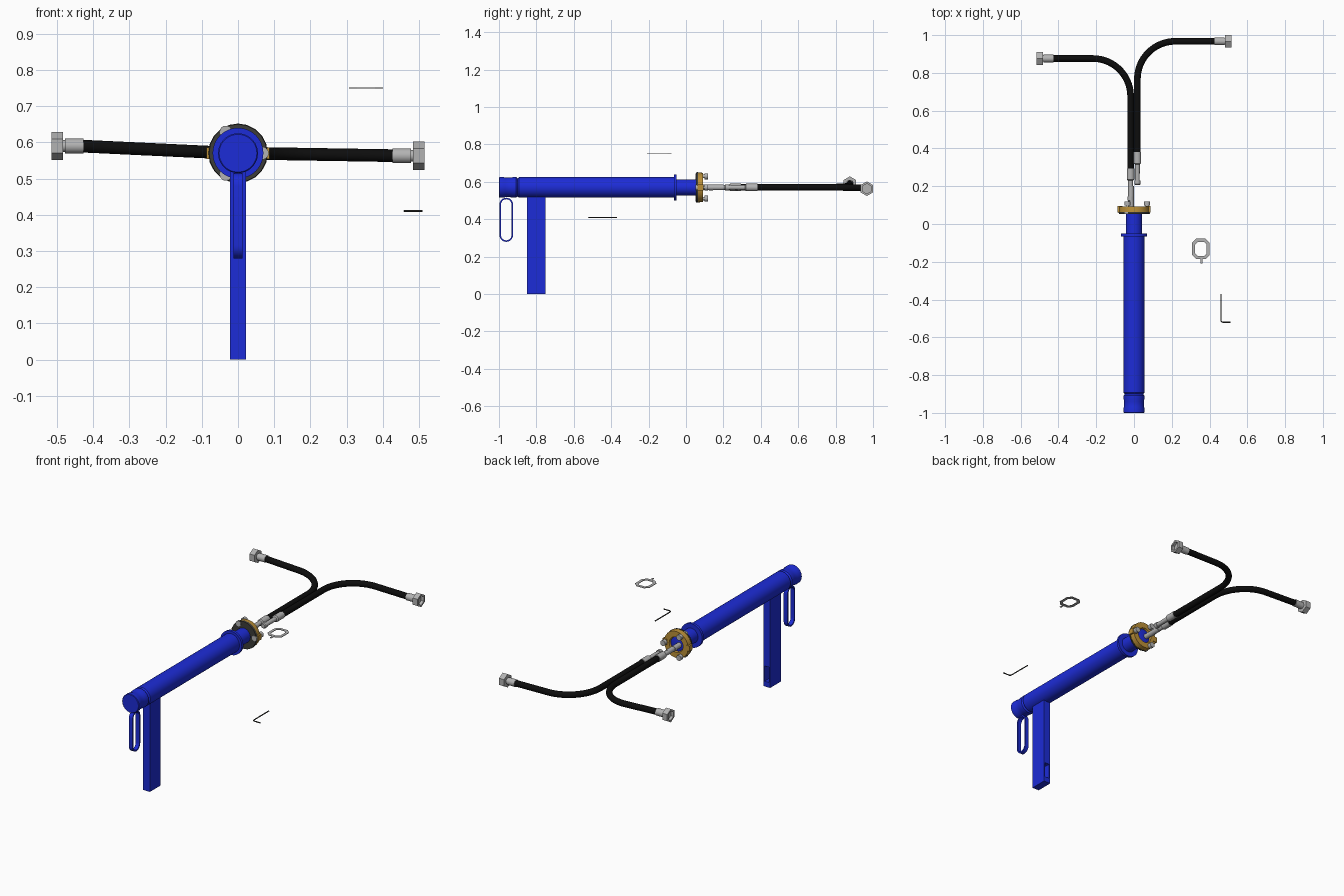
import bpy, bmesh
from math import sin, cos, pi
from mathutils import Vector

if "Cube" in bpy.data.objects:
    bpy.data.objects.remove(bpy.data.objects["Cube"])

Z = 0.57  # height of the main axis


def material(name, rgb):
    m = bpy.data.materials.new(name)
    m.diffuse_color = (*rgb, 1)
    m.use_nodes = True
    m.node_tree.nodes["Principled BSDF"].inputs["Base Color"].default_value = m.diffuse_color
    return m


BLUE = material("blue_paint", (0.012, 0.025, 0.68))
BLACK = material("black_rubber", (0.004, 0.004, 0.004))
BRASS = material("brass", (0.5, 0.28, 0.04))
DARK = material("dark_metal", (0.045, 0.045, 0.04))
STEEL = material("steel", (0.45, 0.45, 0.45))


def finish(name, bm, mat, smooth=True):
    bmesh.ops.recalc_face_normals(bm, faces=bm.faces[:])
    me = bpy.data.meshes.new(name)
    bm.to_mesh(me)
    bm.free()
    ob = bpy.data.objects.new(name, me)
    bpy.context.collection.objects.link(ob)
    me.materials.append(mat)
    if smooth:
        bpy.ops.object.select_all(action='DESELECT')
        bpy.context.view_layer.objects.active = ob
        ob.select_set(True)
        bpy.ops.object.shade_smooth_by_angle(angle=0.6)
    return ob


def lathe(name, profile, origin, axis, mat, segs=32, ring=False):
    """Turn (distance along axis, radius) points; ring=True closes the profile, else ends are capped."""
    bm = bmesh.new()
    q = Vector(axis).to_track_quat('Z', 'Y')
    rows = []
    for d, r in profile:
        rows.append([bm.verts.new(Vector(origin) + q @ Vector(
            (r * cos(pi / 2 + 2 * pi * i / segs), r * sin(pi / 2 + 2 * pi * i / segs), d)))
            for i in range(segs)])
    pairs = list(zip(rows, rows[1:])) + ([(rows[-1], rows[0])] if ring else [])
    for a, b in pairs:
        for i in range(segs):
            j = (i + 1) % segs
            bm.faces.new((a[i], a[j], b[j], b[i]))
    if not ring:
        bm.faces.new(rows[0])
        bm.faces.new(rows[-1])
    return finish(name, bm, mat, segs > 8)


def box(name, lo, hi, mat):
    bm = bmesh.new()
    bmesh.ops.create_cube(bm, size=1)
    for v in bm.verts:
        v.co = [(l + h) / 2 + c * (h - l) for l, h, c in zip(lo, hi, v.co)]
    return finish(name, bm, mat, False)


def outline_ring(name, outer, inner, place, depth, mat):
    """Closed band between two matching outlines, extruded by +-depth; place maps (u, v, w) to a point."""
    bm = bmesh.new()
    loops = [[bm.verts.new(place(u, v, w)) for u, v in pts]
             for pts, w in ((outer, -depth), (outer, depth), (inner, depth), (inner, -depth))]
    n = len(outer)
    for k in range(4):
        a, b = loops[k], loops[(k + 1) % 4]
        for i in range(n):
            j = (i + 1) % n
            bm.faces.new((a[i], a[j], b[j], b[i]))
    return finish(name, bm, mat)


def tube(name, pts, radius, mat, res=4):
    cu = bpy.data.curves.new(name, 'CURVE')
    cu.dimensions = '3D'
    cu.bevel_depth = radius
    cu.bevel_resolution = res
    cu.use_fill_caps = True
    sp = cu.splines.new('POLY')
    sp.points.add(len(pts) - 1)
    for p, co in zip(sp.points, pts):
        p.co = (*co, 1)
    ob = bpy.data.objects.new(name, cu)
    bpy.context.collection.objects.link(ob)
    cu.materials.append(mat)
    bpy.ops.object.select_all(action='DESELECT')
    bpy.context.view_layer.objects.active = ob
    ob.select_set(True)
    bpy.ops.object.convert(target='MESH')
    bpy.ops.object.shade_smooth_by_angle(angle=0.6)
    return ob


Y = (0, 1, 0)
# main pipe, end cap and narrow outlet
lathe("main_pipe", [(-0.9, 0.048), (-0.893, 0.055), (-0.065, 0.055), (-0.065, 0.07), (-0.05, 0.07),
                    (-0.05, 0.043), (0.062, 0.043)], (0, 0, Z), Y, BLUE, 48)
lathe("end_cap", [(-1, 0.052), (-0.997, 0.055), (-0.975, 0.055), (-0.965, 0.052), (-0.94, 0.052), (-0.925, 0.055),
                  (-0.908, 0.055), (-0.9, 0.048), (-0.89, 0.048)], (0, 0, Z), Y, BLUE, 48)

# square leg with a slot in the rear face near the foot
leg = box("support_leg", (-0.022, -0.85, 0), (0.022, -0.75, 0.55), BLUE)
cutter = box("slot_cutter", (-0.014, -0.79, 0.03), (0.014, -0.7, 0.12), BLUE)
cutter.hide_render = True
cutter.hide_set(True)
cut = leg.modifiers.new("slot", 'BOOLEAN')
cut.operation = 'DIFFERENCE'
cut.object = cutter


# strap handle hanging under the cap
def stadium(r, half):
    return [(r * cos(t), r * sin(t) + s * half) for s, t0 in ((1, 0), (-1, pi))
            for t in [t0 + pi * i / 12 for i in range(13)]]


outline_ring("strap_handle", stadium(0.036, 0.082), stadium(0.028, 0.082),
             lambda u, v, w: (w, -0.961 + u, 0.397 + v), 0.012, BLUE)

# coupling: dark front ring, brass rear ring, side lugs and three bolts
lathe("coupling_front_ring", [(0.053, 0.043), (0.053, 0.08), (0.064, 0.082), (0.064, 0.043)],
      (0, 0, Z), Y, DARK, 20, True)
lathe("coupling_brass_ring", [(0.064, 0.04), (0.064, 0.08), (0.092, 0.078), (0.092, 0.045), (0.08, 0.04)],
      (0, 0, Z), Y, BRASS, 32, True)
lathe("coupling_core", [(0.055, 0.042), (0.082, 0.042), (0.085, 0.03)], (0, 0, Z), Y, BLUE)
for s, side in ((-1, "left"), (1, "right")):
    x = sorted((s * 0.06, s * 0.087))
    box("coupling_lug_" + side, (x[0], 0.062, Z - 0.016), (x[1], 0.094, Z + 0.016), BRASS)
for k in range(3):
    a = 2 * pi * k / 3
    lathe(f"coupling_bolt_{k + 1}", [(0.052, 0.016), (0.064, 0.016), (0.064, 0.009), (0.098, 0.009),
                                     (0.098, 0.016), (0.118, 0.016)],
          (0.069 * cos(a), 0, Z + 0.069 * sin(a)), Y, STEEL, 16)

# feed pipe between the coupling and the first hose
lathe("feed_pipe", [(0.08, 0.015), (0.2, 0.015)], (-0.016, 0, Z), Y, STEEL, 20)


# two hoses, each with an inner fitting, an outer sleeve and a hollow hex nut
def hose(side, s, start, y_end, z_end):
    x0, r = s * 0.018, 0.2
    zx = lambda x: Z + (z_end - Z) * min(1, max(0, (abs(x) - 0.018) / 0.42))
    path = [(x0, start, Z)]
    for i in range(25):
        a = pi / 2 * i / 24
        x = x0 + s * r * (1 - cos(a))
        path.append((x, y_end - r + r * sin(a), zx(x)))
    path.append((s * 0.44, y_end, z_end))
    tube(side + "_hose", path, 0.0175, BLACK)
    lathe(side + "_inner_fitting", [(-0.17, 0.012), (-0.165, 0.016), (-0.145, 0.016), (-0.145, 0.012),
                                    (-0.06, 0.013), (-0.055, 0.02), (0.005, 0.02)],
          (x0, start, Z), Y, STEEL, 20)
    out = (s, 0, 0)
    lathe(side + "_sleeve", [(0.427, 0.0205), (0.478, 0.0205), (0.478, 0.016), (0.5, 0.016)],
          (0, y_end, z_end), out, STEEL, 24)
    lathe(side + "_hex_nut", [(0.483, 0.016), (0.483, 0.039), (0.515, 0.039), (0.515, 0.027), (0.498, 0.027),
                              (0.498, 0.016)], (0, y_end, z_end), out, STEEL, 6, True)


hose("left", -1, 0.29, 0.876, 0.59)
hose("right", 1, 0.376, 0.967, 0.563)

# loose flat gasket with a small tail
def octagon(w, h, c):
    return [(w, -h + c), (w, h - c), (w - c, h), (c - w, h), (-w, h - c), (-w, c - h), (c - w, -h), (w - c, -h)]


outline_ring("gasket", octagon(0.047, 0.054, 0.022), octagon(0.031, 0.037, 0.014),
             lambda u, v, w: (0.354 + u, -0.132 + v, 0.75 + w), 0.0015, STEEL)
box("gasket_tail", (0.353, -0.209, 0.7485), (0.363, -0.18, 0.7515), STEEL)

# loose L-shaped hex key
tube("hex_key", [(0.46, -0.37, 0.41), (0.46, -0.51, 0.41), (0.463, -0.517, 0.41), (0.47, -0.52, 0.41),
                 (0.51, -0.52, 0.41)], 0.0032, DARK, 1)
